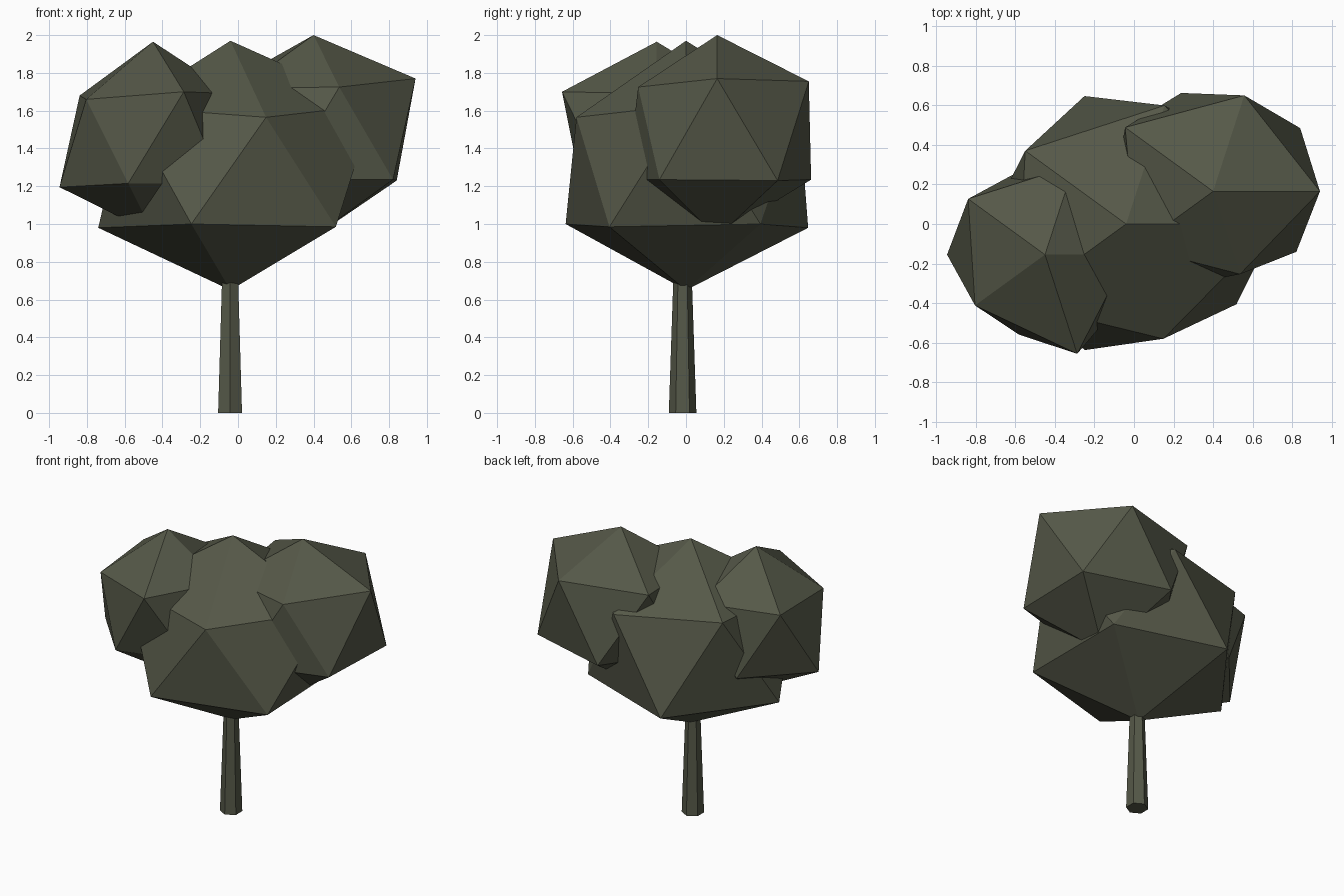
import bpy, bmesh
from math import cos, sin, radians

cube = bpy.data.objects.get("Cube")
if cube:
    bpy.data.objects.remove(cube, do_unlink=True)

olive = bpy.data.materials.new("dark_olive")
olive.use_nodes = True
olive.diffuse_color = (0.091, 0.098, 0.065, 1)
olive.node_tree.nodes["Principled BSDF"].inputs["Base Color"].default_value = olive.diffuse_color


def finish(name, bm):
    bmesh.ops.recalc_face_normals(bm, faces=bm.faces)
    mesh = bpy.data.meshes.new(name)
    bm.to_mesh(mesh)
    bm.free()
    mesh.materials.append(olive)
    obj = bpy.data.objects.new(name, mesh)
    bpy.context.collection.objects.link(obj)
    return obj


def ring(bm, x, y, points, turn):
    """Closed ring of vertices; each point is (radius, height)."""
    step = 360 / len(points)
    return [bm.verts.new((x + r * cos(radians(turn + i * step)),
                          y + r * sin(radians(turn + i * step)), z))
            for i, (r, z) in enumerate(points)]


def leaf_clump(name, x, y, top, bottom, upper, lower):
    """Uneven twenty-sided clump: a cap, a zigzag belt and a base."""
    bm = bmesh.new()
    peak, base = bm.verts.new((x, y, top)), bm.verts.new((x, y, bottom))
    up, low = ring(bm, x, y, upper, 0), ring(bm, x, y, lower, 36)
    for i in range(5):
        j = (i + 1) % 5
        for tri in ((peak, up[i], up[j]), (up[i], low[i], up[j]),
                    (low[i], low[j], up[j]), (base, low[j], low[i])):
            bm.faces.new(tri)
    return finish(name, bm)


# Foliage: a broad middle clump with a raised clump on each side
leaf_clump("middle_foliage", -0.04, 0, 1.97, 0.65,
           [(.76, 1.63), (.63, 1.6), (.63, 1.64), (.68, 1.62), (.61, 1.565)],
           [(.67, 1.0), (.68, .98), (.70, .98), (.67, 1.0), (.69, .985)])
leaf_clump("right_foliage", -0.45, -0.155, 1.965, 0.95,
           [(.42, 1.69), (.475, 1.69), (.48, 1.68), (.437, 1.66), (.527, 1.70)],
           [(.45, 1.21), (.44, 1.21), (.495, 1.195), (.425, 1.215), (.45, 1.215)])
leaf_clump("left_foliage", 0.4, 0.165, 2.0, 0.93,
           [(.54, 1.77), (.51, 1.755), (.55, 1.75), (.48, 1.72), (.44, 1.725)],
           [(.544, 1.23), (.523, 1.235), (.5, 1.23), (.5, 1.235), (.52, 1.235)])

# Trunk: tapered hexagonal post reaching into the foliage
bm = bmesh.new()
foot = ring(bm, -0.042, -0.018, [(.073, 0)] * 6, 30)
head = ring(bm, -0.042, -0.018, [(.046, .8)] * 6, 30)
bm.faces.new(foot[::-1])
bm.faces.new(head)
for i in range(6):
    j = (i + 1) % 6
    bm.faces.new((foot[i], foot[j], head[j], head[i]))
finish("trunk", bm)
